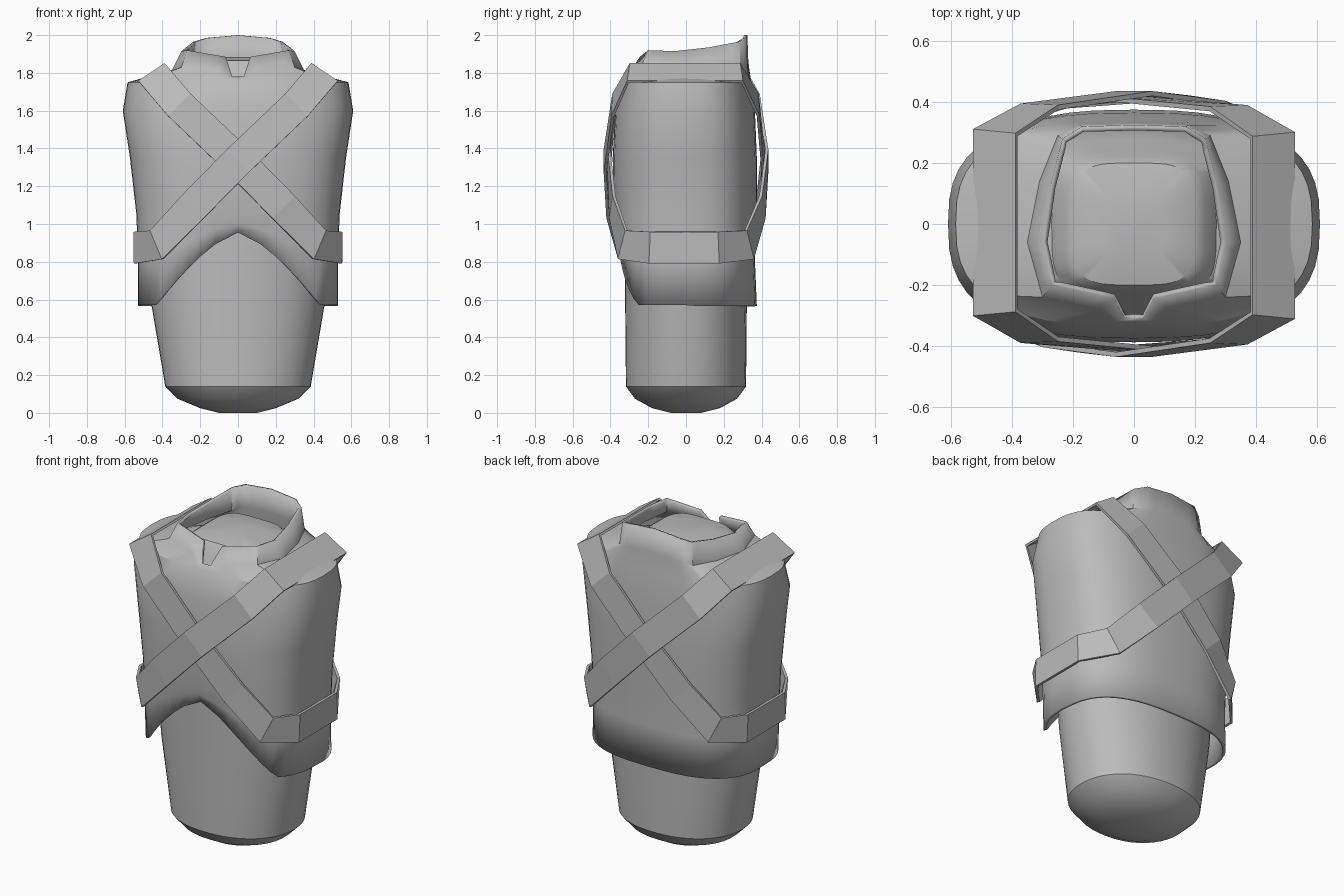
import bpy, math
from mathutils import Vector

if "Cube" in bpy.data.objects:
    bpy.data.objects.remove(bpy.data.objects["Cube"])

grey = bpy.data.materials.new("plain grey")
grey.diffuse_color = (0.5, 0.5, 0.5, 1)
grey.use_nodes = True
grey.node_tree.nodes["Principled BSDF"].inputs["Base Color"].default_value = grey.diffuse_color
N = 48            # columns around the torso
H = N // 2


def make(name, verts, faces, thick=0, offset=-1, smooth=True):
    me = bpy.data.meshes.new(name)
    me.from_pydata([tuple(v) for v in verts], [], faces)
    me.materials.append(grey)
    ob = bpy.data.objects.new(name, me)
    bpy.context.collection.objects.link(ob)
    if smooth:
        bpy.ops.object.select_all(action='DESELECT')
        ob.select_set(True)
        bpy.context.view_layer.objects.active = ob
        bpy.ops.object.shade_smooth_by_angle(angle=math.radians(28))
    if thick:
        m = ob.modifiers.new("thickness", 'SOLIDIFY')
        m.thickness, m.offset = thick, offset
    return ob


def ring(z, hx, front, back, e=0.74):
    """Rounded ring, starting at the front centre and going to +x."""
    pts = []
    for i in range(N):
        a = 2 * math.pi * i / N
        s, c = math.sin(a), math.cos(a)
        x = math.copysign(abs(s) ** e, s) * hx if abs(s) > 1e-6 else 0
        y = abs(c) ** e * (front if c > 0 else back) if abs(c) > 1e-6 else 0
        pts.append(Vector((x, y, z)))
    return pts


def key_ring(keys):
    """Mirrored ring through {column: point} keys on the +x half."""
    ks = sorted(keys)
    half = []
    for i in range(H + 1):
        a = max(k for k in ks if k <= i)
        b = min(k for k in ks if k >= i)
        t = (i - a) / (b - a) if b > a else 0
        half.append(Vector(keys[a]).lerp(Vector(keys[b]), t))
    return half + [Vector((-p.x, p.y, p.z)) for p in half[H - 1:0:-1]]


def loft(rings):
    verts = [p for r in rings for p in r]
    faces = [(k * N + i, k * N + (i + 1) % N, (k + 1) * N + (i + 1) % N, (k + 1) * N + i)
             for k in range(len(rings) - 1) for i in range(N)]
    return verts, faces


# Inner torso with domed base and squarish neck stump
rows = [(0.0, .1, .08), (.025, .2, .18), (.075, .32, .27), (.14, .385, .318),
        (.57, .458, .322), (1.0, .50, .325), (1.6, .55, .325), (1.72, .5, .28),
        (1.78, .27, .24), (1.84, .235, .22), (1.865, .2, .2), (1.885, .1, .1)]
v, f = loft([ring(z, hx, -hy, hy, .92 if z < 1.75 else .5) for z, hx, hy in rows])
f += [tuple(range(N - 1, -1, -1)), tuple(range(len(v) - N, len(v)))]
make("torso", v, f)


# Sleeveless shirt with arched front hem, shoulders, notched collar
def hem_height(p):
    if p.y > 0:
        return .565
    return .955 - .385 * min(1, abs(p.x) / .44) ** 1.4


shirt_rings = []
for t, hx, fr, bk in [(0, .53, -.36, .375), (.5, .53, -.372, .365)]:
    r = ring(0, hx, fr, bk)
    for p in r:
        h = hem_height(p)
        p.z = h + (1.05 - h) * t
    shirt_rings.append(r)
for row in [(1.05, .538, -.385, .375), (1.35, .572, -.388, .375),
            (1.6, .61, -.375, .365), (1.75, .585, -.335, .345)]:
    shirt_rings.append(ring(*row))
shirt_rings.append(key_ring({0: (0, -.32, 1.765), 1: (.06, -.32, 1.77), 2: (.11, -.28, 1.81),
                             7: (.30, -.24, 1.83), 11: (.35, -.06, 1.815), 15: (.31, .14, 1.82),
                             19: (.25, .29, 1.83), 21: (.18, .325, 1.85), 24: (0, .33, 1.86)}))
shirt_rings.append(key_ring({0: (0, -.31, 1.78), 1: (.03, -.31, 1.78), 2: (.065, -.245, 1.885),
                             7: (.27, -.2, 1.92), 11: (.30, -.06, 1.915), 15: (.275, .12, 1.935),
                             19: (.235, .28, 1.965), 21: (.17, .32, 1.985), 24: (0, .325, 2.0)}))
make("shirt", *loft(shirt_rings), thick=.018)

# Crossed straps: (centre point, outward normal) from shoulder, down the front,
# round the opposite hip and up the back
path = [((.455, .29, 1.80), (.5, .35, .8)), ((.455, -.30, 1.80), (.5, -.35, .8)),
        ((.31, -.385, 1.63), (.15, -1, .2)), ((0, -.428, 1.335), (0, -1, 0)),
        ((-.24, -.405, 1.09), (-.15, -1, 0)), ((-.43, -.335, .89), (-.5, -.85, 0)),
        ((-.545, -.17, .875), (-1, -.25, 0)), ((-.545, .19, .875), (-1, .25, 0)),
        ((-.43, .335, .89), (-.5, .85, 0)), ((-.24, .39, 1.09), (-.15, 1, 0)),
        ((0, .408, 1.335), (0, 1, 0)), ((.31, .38, 1.63), (.15, 1, .2))]


def strap(name, turn):
    n = len(path)
    verts = []
    for i, (p, nor) in enumerate(path):
        p = Vector(p)
        a = (p - Vector(path[i - 1][0])).normalized()
        b = (Vector(path[(i + 1) % n][0]) - p).normalized()
        w = Vector(nor).cross(a + b).normalized() * .084
        verts += [p - w, p + w]
    verts = [Vector((q.x * turn, q.y * turn, q.z)) for q in verts]
    faces = [(2 * i, 2 * ((i + 1) % n), 2 * ((i + 1) % n) + 1, 2 * i + 1) for i in range(n)]
    make(name, verts, faces, thick=.016, offset=0, smooth=False)


strap("right_shoulder_strap", 1)
strap("left_shoulder_strap", -1)
